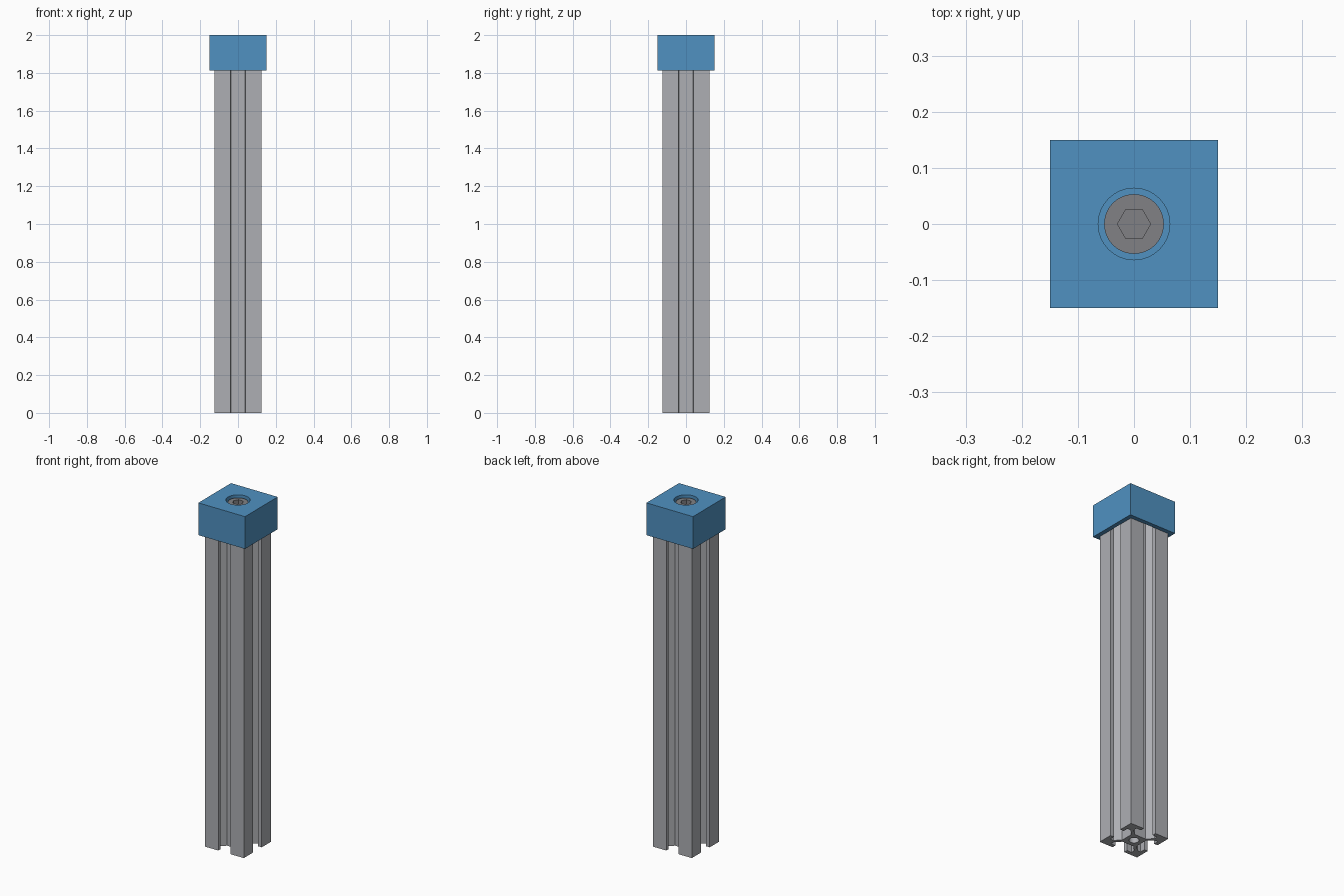
import bpy, bmesh, math

if "Cube" in bpy.data.objects:
    bpy.data.objects.remove(bpy.data.objects["Cube"])

MM = 0.0125  # one millimetre in scene units


def material(name, rgb):
    m = bpy.data.materials.new(name)
    m.diffuse_color = (*rgb, 1)
    m.use_nodes = True
    m.node_tree.nodes["Principled BSDF"].inputs["Base Color"].default_value = m.diffuse_color
    return m


ALUMINIUM = material("aluminium", (0.42, 0.43, 0.455))
BLUE = material("blue plastic", (0.08, 0.285, 0.535))
STEEL = material("steel", (0.22, 0.222, 0.235))


def prism(name, outline, z0, z1, mat):
    """Extrude a closed outline (in mm) from height z0 to z1 (in mm)."""
    bm = bmesh.new()
    face = bm.faces.new([bm.verts.new((x * MM, y * MM, z0 * MM)) for x, y in outline])
    top = bmesh.ops.extrude_face_region(bm, geom=[face])["geom"]
    bmesh.ops.translate(bm, vec=(0, 0, (z1 - z0) * MM),
                        verts=[g for g in top if isinstance(g, bmesh.types.BMVert)])
    bmesh.ops.recalc_face_normals(bm, faces=bm.faces)
    mesh = bpy.data.meshes.new(name)
    bm.to_mesh(mesh)
    bm.free()
    mesh.materials.append(mat)
    obj = bpy.data.objects.new(name, mesh)
    bpy.context.collection.objects.link(obj)
    return obj


def polygon(radius, sides):
    return [(radius * math.cos(math.tau * i / sides), radius * math.sin(math.tau * i / sides))
            for i in range(sides)]


def square(half):
    return [(-half, -half), (half, -half), (half, half), (-half, half)]


def boolean(obj, tool, operation="DIFFERENCE"):
    """Combine obj with tool, then remove the tool."""
    mod = obj.modifiers.new("boolean", "BOOLEAN")
    mod.operation, mod.object, mod.solver = operation, tool, "EXACT"
    bpy.context.view_layer.objects.active = obj
    bpy.ops.object.modifier_apply(modifier=mod.name)
    bpy.data.objects.remove(tool)


def smooth(obj):
    bpy.ops.object.select_all(action="DESELECT")
    obj.select_set(True)
    bpy.context.view_layer.objects.active = obj
    bpy.ops.object.shade_smooth_by_angle(angle=math.radians(30))


# Slotted post: one side of the section, turned four times, with a centre bore
side = [(3.9, -2.9), (3.9, 2.9), (6.5, 5.5), (8.2, 5.5), (8.2, 3.15), (10, 3.15), (10, 10)]
lead_in = [(10, -3.15), (8.2, -3.15), (8.2, -5.5), (6.5, -5.5)]
section = []
for quarter in range(4):
    for x, y in lead_in + side:
        for _ in range(quarter):
            x, y = -y, x
        section.append((x, y))
post = prism("post", section, 0, 150, ALUMINIUM)
boolean(post, prism("bore_cutter", polygon(2.1, 32), -1, 151, ALUMINIUM))
smooth(post)

# Cap: block with a socket over the post, a counterbore and a bolt hole
cap = prism("cap", square(12), 145, 160, BLUE)
boolean(cap, prism("socket_cutter", square(10.05), 144, 150.02, BLUE))
boolean(cap, prism("counterbore_cutter", polygon(5.1, 64), 154, 161, BLUE))
boolean(cap, prism("hole_cutter", polygon(2.7, 32), 149, 155, BLUE))
smooth(cap)

# Bolt: round head with hexagonal recess, and a shank
bolt = prism("bolt", polygon(4.25, 64), 154, 159, STEEL)
boolean(bolt, prism("shank_tool", polygon(2.05, 32), 138, 155, STEEL), "UNION")
boolean(bolt, prism("hex_cutter", polygon(2.36, 6), 156.5, 160, STEEL))
smooth(bolt)
